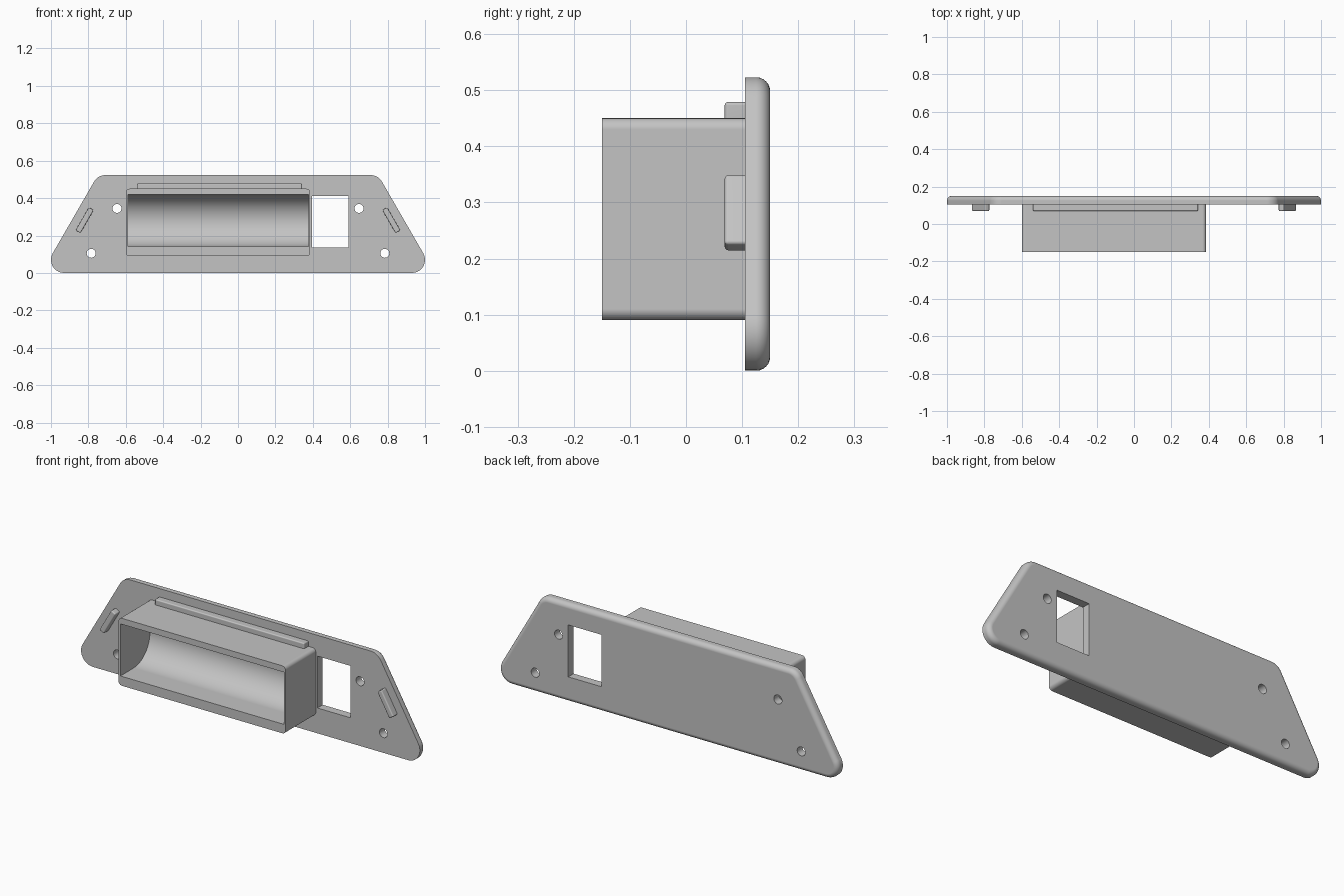
import bpy, bmesh
from math import sin, cos, pi, radians

if "Cube" in bpy.data.objects:
    bpy.data.objects.remove(bpy.data.objects["Cube"], do_unlink=True)

GREY = (0.55, 0.55, 0.55, 1.0)
grey = bpy.data.materials.new("grey plastic")
grey.use_nodes = True
grey.diffuse_color = GREY
grey.node_tree.nodes["Principled BSDF"].inputs["Base Color"].default_value = GREY


def loft(name, rings):
    """Join closed rings of points and cap both ends."""
    bm = bmesh.new()
    loops = [[bm.verts.new(p) for p in ring] for ring in rings]
    n = len(loops[0])
    for a, b in zip(loops, loops[1:]):
        for i in range(n):
            j = (i + 1) % n
            bm.faces.new((a[i], a[j], b[j], b[i]))
    bm.faces.new(loops[0][::-1])
    bm.faces.new(loops[-1])
    bmesh.ops.recalc_face_normals(bm, faces=bm.faces)
    mesh = bpy.data.meshes.new(name)
    bm.to_mesh(mesh)
    bm.free()
    obj = bpy.data.objects.new(name, mesh)
    bpy.context.collection.objects.link(obj)
    mesh.materials.append(grey)
    return obj


def rounded(corners, r, y, steps=10):
    """Outline in xz made of arcs: centre x, centre z, start and end angle."""
    pts = []
    for cx, cz, a0, a1 in corners:
        for i in range(steps + 1):
            a = radians(a0 + (a1 - a0) * i / steps)
            pts.append((cx + r * cos(a), y, cz + r * sin(a)))
    return pts


def box(name, x0, x1, y0, y1, z0, z1):
    def ring(y):
        return [(x0, y, z0), (x1, y, z0), (x1, y, z1), (x0, y, z1)]
    return loft(name, [ring(y0), ring(y1)])


def apply(obj, kind, **settings):
    mod = obj.modifiers.new(kind.title(), kind)
    for key, value in settings.items():
        setattr(mod, key, value)
    bpy.context.view_layer.objects.active = obj
    bpy.ops.object.modifier_apply(modifier=mod.name)


def cut(obj, cutter):
    cutter.hide_render = True
    apply(obj, 'BOOLEAN', operation='DIFFERENCE', solver='EXACT', object=cutter)
    bpy.data.objects.remove(cutter, do_unlink=True)


def finish(obj):
    bpy.ops.object.select_all(action='DESELECT')
    obj.select_set(True)
    bpy.context.view_layer.objects.active = obj
    bpy.ops.object.shade_smooth_by_angle(angle=radians(30))
    apply(obj, 'WEIGHTED_NORMAL', keep_sharp=True, weight=100)


FRONT, BACK = 0.105, 0.15

# Trapezoid face plate with a rounded back edge
R, FILLET = 0.07, 0.025
plate_corners = [(0.93, R, -90, 30), (0.709, 0.523 - R, 30, 90),
                 (-0.709, 0.523 - R, 90, 150), (-0.93, R, 150, 270)]
rings = [rounded(plate_corners, R, FRONT)]
for i in range(7):
    t = pi / 2 * i / 6
    rings.append(rounded(plate_corners, R - FILLET * (1 - cos(t)),
                         BACK - FILLET * (1 - sin(t))))
plate = loft("face_plate", rings)

# Window and screw holes through the plate
cut(plate, box("window_cutter", 0.395, 0.59, 0, 0.3, 0.135, 0.412))
for side in (-1, 1):
    for x, z in ((0.647, 0.345), (0.785, 0.105)):
        hole = [(side * x, z, 0, 345)]
        cut(plate, loft("hole_cutter", [rounded(hole, 0.024, y, 23) for y in (0, 0.3)]))
finish(plate)

# Housing with rounded long edges
X0, X1, Z0, Z1, r = -0.6, 0.386, 0.09, 0.45, 0.02
housing_corners = [(X1 - r, Z0 + r, -90, 0), (X1 - r, Z1 - r, 0, 90),
                   (X0 + r, Z1 - r, 90, 180), (X0 + r, Z0 + r, 180, 270)]
housing = loft("housing", [rounded(housing_corners, r, y, 6) for y in (-0.15, FRONT + 0.003)])

# Open trough with a half-round back
CZ, CR, CY = 0.279, 0.139, -0.04


def trough(x):
    arc = [(x, CY + CR * cos(a), CZ + CR * sin(a))
           for a in (-pi / 2 + pi * i / 32 for i in range(33))]
    return [(x, -0.3, CZ - CR)] + arc + [(x, -0.3, CZ + CR)]


cut(housing, loft("trough_cutter", [trough(X0 + 0.011), trough(X1 - 0.009)]))
finish(housing)

# Locating ridge above the housing
ridge = box("top_ridge", -0.54, 0.342, 0.069, FRONT + 0.004, 0.44, 0.479)
apply(ridge, 'BEVEL', width=0.006, segments=3)
finish(ridge)

# Slanted locating tabs, parallel to the sloping sides
for side, name in ((-1, "right_tab"), (1, "left_tab")):
    tab = box(name, -0.071, 0.071, 0.069, FRONT + 0.008, -0.015, 0.015)
    apply(tab, 'BEVEL', width=0.006, segments=3)
    tab.rotation_euler.y = side * radians(60)
    tab.location = (side * 0.82, 0, 0.2815)
    finish(tab)
